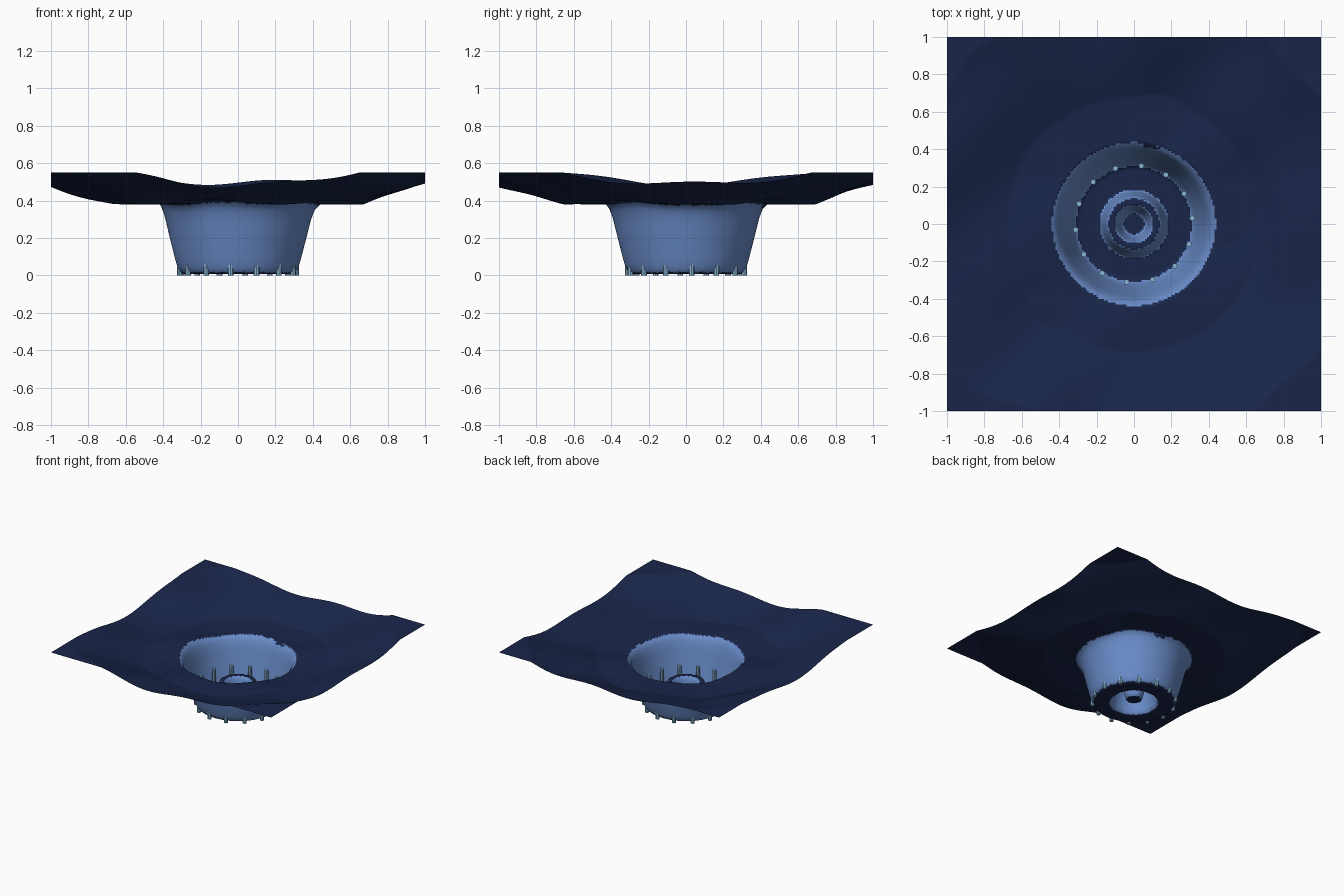
import bpy, bmesh, math

if "Cube" in bpy.data.objects:
    bpy.data.objects.remove(bpy.data.objects["Cube"])


def material(name, rgb):
    m = bpy.data.materials.new(name)
    m.diffuse_color = (*rgb, 1)
    m.use_nodes = True
    m.node_tree.nodes["Principled BSDF"].inputs["Base Color"].default_value = m.diffuse_color
    return m


NAVY = material("dark navy ground", (0.010, 0.019, 0.068))
BLUE = material("steel blue cliff", (0.14, 0.26, 0.58))
TEAL = material("pale teal post", (0.24, 0.46, 0.66))

# Radial section of the pit: centre hole, raised ring, floor, outer wall
PROFILE = [(0, .035), (.06, .035), (.10, .195), (.14, .195), (.18, .008),
           (.295, .008), (.312, .02), (.327, .055), (.342, .11), (.365, .20), (.392, .31), (.412, .36), (.44, .388)]


def smooth(a, b, t):
    t = min(max((t - a) / (b - a), 0), 1)
    return t * t * (3 - 2 * t)


def ground(x, y):
    # Shallow bowl with rolling waves, clipped flat at bottom and top
    r = math.hypot(x, y)
    bowl = .388 + .31 * max(r - .68, 0)
    waves = .013 * math.sin(9 * x) * math.cos(6 * y) + .009 * math.sin(8 * y - 5 * x)
    return min(max(bowl + waves, .38), .55)


def height(x, y):
    r = math.hypot(x, y)
    rim = ground(x, y)
    for (r0, z0), (r1, z1) in zip(PROFILE, PROFILE[1:]):
        if r < r1:
            z = z0 + (z1 - z0) * (r - r0) / (r1 - r0)
            return z + (rim - .388) * smooth(.33, .44, r)
    return rim


# Terrain sheet, coloured by steepness
bm = bmesh.new()
bmesh.ops.create_grid(bm, x_segments=200, y_segments=200, size=1)
for v in bm.verts:
    v.co.z = height(v.co.x, v.co.y)
bm.normal_update()
for f in bm.faces:
    f.material_index = int(abs(f.normal.z) < .75)
    f.smooth = True
mesh = bpy.data.meshes.new("terrain")
bm.to_mesh(mesh)
bm.free()
mesh.materials.append(NAVY)
mesh.materials.append(BLUE)
terrain = bpy.data.objects.new("terrain_with_pit", mesh)
bpy.context.collection.objects.link(terrain)

# Ring of posts at the foot of the wall
for i in range(14):
    a = math.radians(5.6) + i * math.tau / 14
    bpy.ops.mesh.primitive_cylinder_add(vertices=8, radius=.015, depth=.18,
                                        location=(.313 * math.cos(a), .313 * math.sin(a), .09))
    post = bpy.context.object
    post.name = f"post_{i + 1}"
    post.data.materials.append(TEAL)
